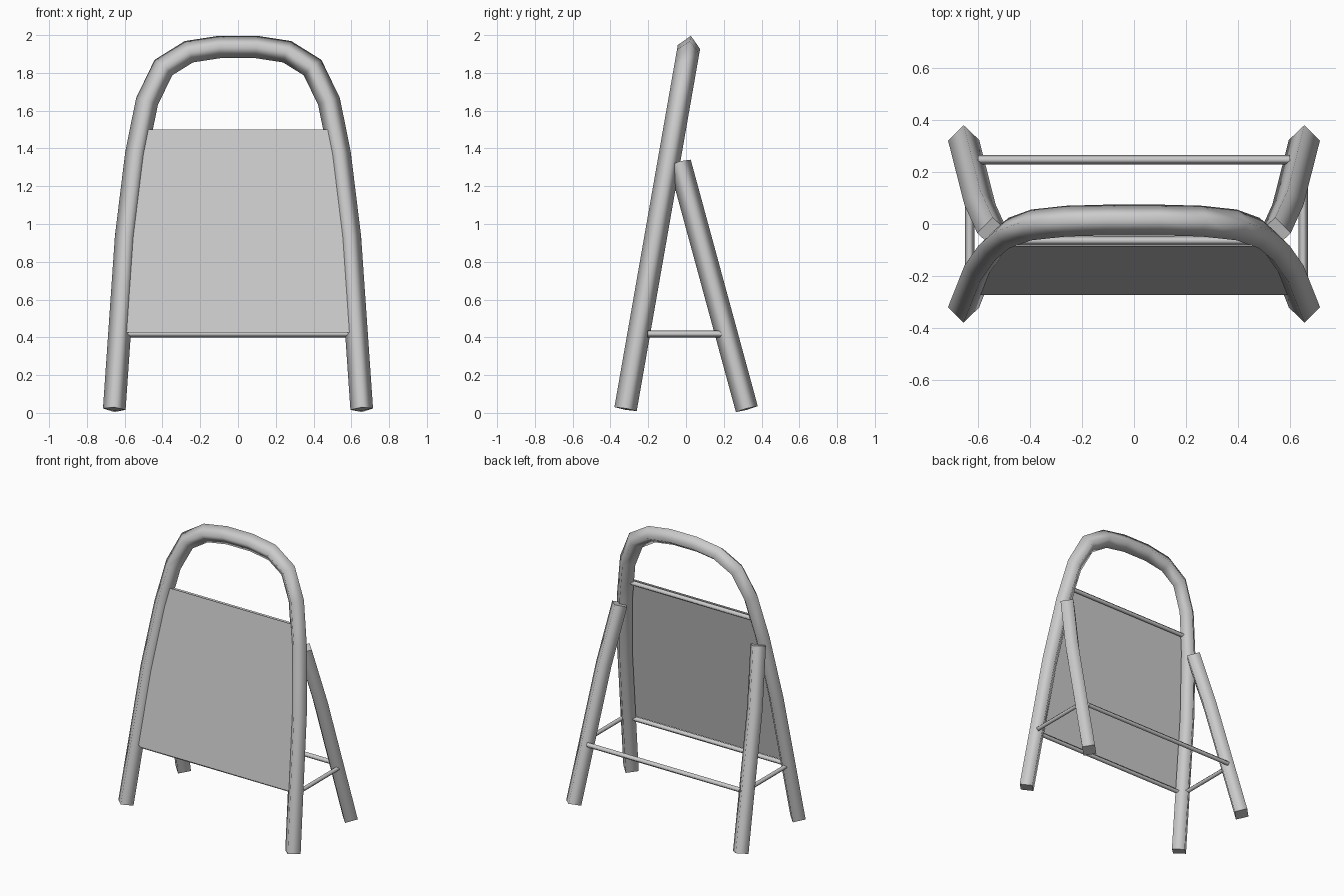
import bpy, bmesh
from mathutils import Vector

if "Cube" in bpy.data.objects:
    bpy.data.objects.remove(bpy.data.objects["Cube"])

R, ROD = 0.06, 0.018
FRONT_SLOPE, REAR_SLOPE = 0.175, -0.272


def make_object(name, bm):
    bmesh.ops.recalc_face_normals(bm, faces=bm.faces)
    mesh = bpy.data.meshes.new(name)
    bm.to_mesh(mesh)
    bm.free()
    obj = bpy.data.objects.new(name, mesh)
    bpy.context.collection.objects.link(obj)
    return obj


def tube(name, points, radius, normal):
    """Four-sided mitred tube along a path lying in the plane with this normal."""
    pts = [Vector(p) for p in points]
    n = Vector(normal).normalized()
    bm = bmesh.new()
    rings = []
    for i, p in enumerate(pts):
        a = (p - pts[i - 1]).normalized() if i else (pts[1] - p).normalized()
        b = (pts[i + 1] - p).normalized() if i < len(pts) - 1 else a
        t = (a + b).normalized()
        side = n.cross(t).normalized() * radius / t.dot(a)
        rings.append([bm.verts.new(p + o) for o in (side, n * radius, -side, -n * radius)])
    for r0, r1 in zip(rings, rings[1:]):
        for k in range(4):
            f = bm.faces.new((r0[k], r0[(k + 1) % 4], r1[(k + 1) % 4], r1[k]))
            f.smooth = True
    caps = [bm.faces.new(rings[0]), bm.faces.new(rings[-1])]
    bmesh.ops.split_edges(bm, edges=list({e for f in caps for e in f.edges}))
    return make_object(name, bm)


def front_y(z):
    return -0.32 + FRONT_SLOPE * (z - 0.02)


def rear_y(z):
    return 0.322 + REAR_SLOPE * (z - 0.02)


# Leaning front arch
half = [(0.655, 0.02), (0.592, 0.93), (0.538, 1.37), (0.482, 1.648),
        (0.395, 1.828), (0.26, 1.912), (0.098, 1.937)]
profile = half + [(-x, z) for x, z in reversed(half)]
tube("front_arch", [(x, front_y(z), z) for x, z in profile], R, (0, -1, FRONT_SLOPE))

# Rear legs and side braces
for side, s, brace_x in (("right", 1, 0.65), ("left", -1, -0.632)):
    path = [(0.655, 0.02), (0.592, 0.93), (0.543, 1.325)]
    tube("rear_leg_" + side, [(s * x, rear_y(z), z) for x, z in path], R, (0, -1, REAR_SLOPE))
    tube("side_brace_" + side, [(brace_x, -0.205, 0.418), (brace_x, 0.19, 0.418)], ROD, (0, 0, 1))

# Cross bars
for name, x, y, z in (("panel_bar_bottom", 0.59, front_y(0.418), 0.418),
                      ("panel_bar_top", 0.49, front_y(1.482), 1.482),
                      ("rear_cross_bar", 0.60, 0.247, 0.418)):
    tube(name, [(-x, y, z), (x, y, z)], ROD, (0, 0, 1))

# Sign panel, its edges buried in the arch
bm = bmesh.new()
rows = []
for x, z in ((0.602, 0.425), (0.567, 0.93), (0.513, 1.37), (0.489, 1.50)):
    y = front_y(z) - 0.023
    rows.append([bm.verts.new((-x, y, z)), bm.verts.new((x, y, z))])
for a, b in zip(rows, rows[1:]):
    bm.faces.new((a[0], a[1], b[1], b[0]))
make_object("sign_panel", bm)
